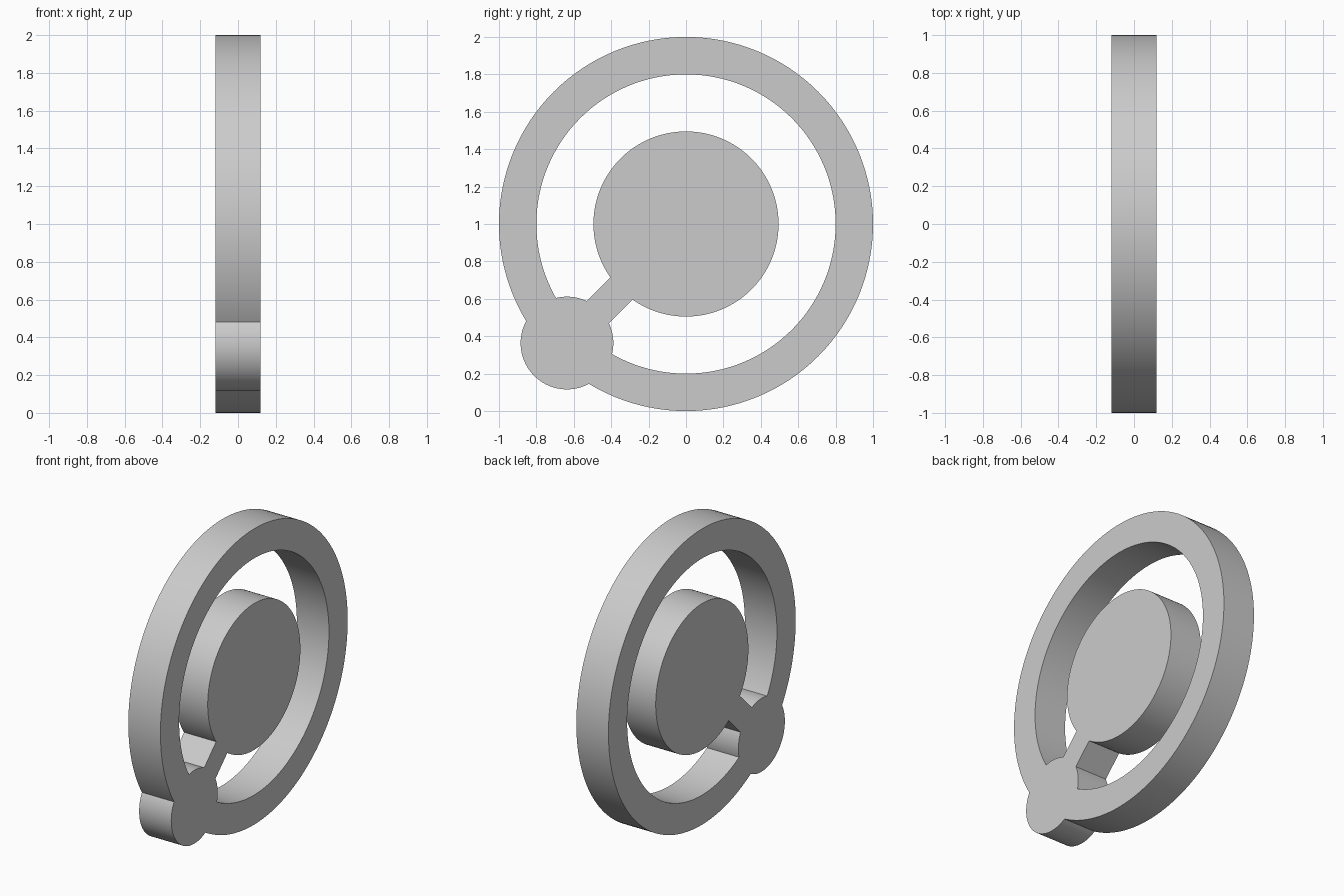
import bpy, math
from mathutils import Vector

if "Cube" in bpy.data.objects:
    bpy.data.objects.remove(bpy.data.objects["Cube"])

DEPTH = 0.24
CENTRE = Vector((0, 0, 1))
DIAG = Vector((0, -1, -1)).normalized()   # direction from hub to knob


def disc(name, radius, centre, depth=DEPTH, sides=128):
    bpy.ops.mesh.primitive_cylinder_add(vertices=sides, radius=radius, depth=depth,
                                        location=centre, rotation=(0, math.pi / 2, 0))
    ob = bpy.context.object
    ob.name = name
    return ob


def combine(target, other, operation):
    mod = target.modifiers.new(operation.title(), 'BOOLEAN')
    mod.operation = operation
    mod.solver = 'EXACT'
    mod.object = other
    bpy.context.view_layer.objects.active = target
    bpy.ops.object.modifier_apply(modifier=mod.name)
    bpy.data.objects.remove(other, do_unlink=True)


# Outer ring
body = disc("ring_pendant", 1.0, CENTRE)
combine(body, disc("ring_hole", 0.8, CENTRE, depth=1), 'DIFFERENCE')

# Knob sitting on the ring
combine(body, disc("knob", 0.248, CENTRE + DIAG * 0.9, sides=96), 'UNION')

# Diagonal arm from knob to hub
bpy.ops.mesh.primitive_cube_add(size=1, location=CENTRE + DIAG * 0.6,
                                rotation=(math.pi / 4, 0, 0))
arm = bpy.context.object
arm.name = "arm"
arm.scale = (DEPTH, 0.6, 0.17)
combine(body, arm, 'UNION')

# Central hub disc
combine(body, disc("hub", 0.495, CENTRE), 'UNION')

# Smooth rims, crisp edges
bpy.ops.object.select_all(action='DESELECT')
body.select_set(True)
bpy.context.view_layer.objects.active = body
bpy.ops.object.shade_smooth_by_angle(angle=math.radians(30))
